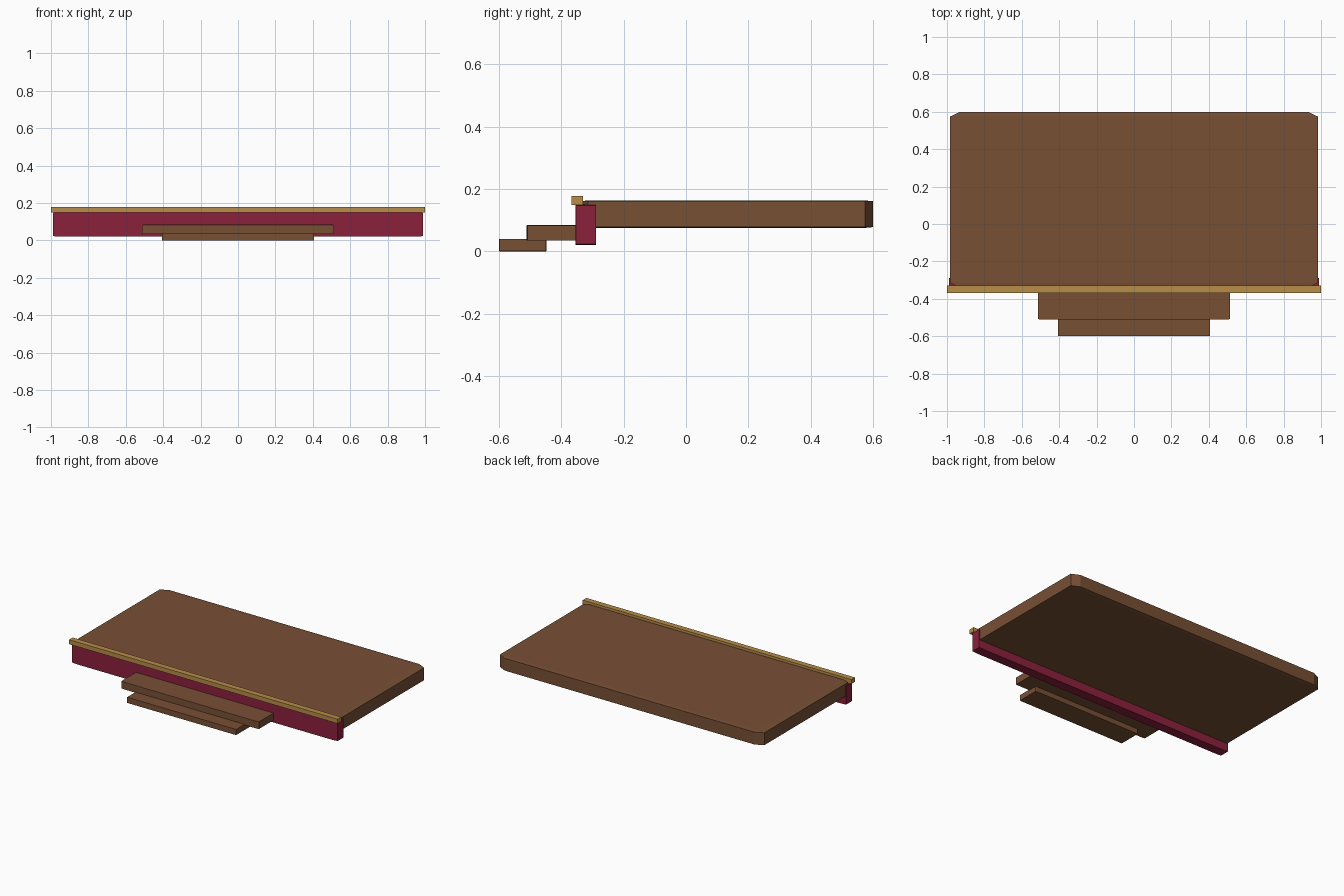
import bpy
import bmesh
from mathutils import Vector

cube = bpy.data.objects.get("Cube")
if cube:
    bpy.data.objects.remove(cube, do_unlink=True)


def material(name, rgb):
    mat = bpy.data.materials.new(name)
    mat.use_nodes = True
    color = (*rgb, 1.0)
    mat.diffuse_color = color
    mat.node_tree.nodes["Principled BSDF"].inputs["Base Color"].default_value = color
    return mat


wood = material("brown_wood", (0.19, 0.08, 0.036))
crimson = material("crimson_cloth", (0.26, 0.015, 0.046))
gold = material("gold_trim", (0.48, 0.266, 0.066))


def slab(name, half_width, y_range, z_range, mat, chamfer=0.0):
    """Box centred on x; the chamfer is a fraction of each dimension."""
    low = Vector((-half_width, y_range[0], z_range[0]))
    high = Vector((half_width, y_range[1], z_range[1]))
    bm = bmesh.new()
    bmesh.ops.create_cube(bm, size=1)
    if chamfer:
        bmesh.ops.bevel(bm, geom=bm.edges[:], offset=chamfer,
                        segments=1, affect='EDGES')
    bmesh.ops.scale(bm, vec=high - low, verts=bm.verts)
    mesh = bpy.data.meshes.new(name)
    bm.to_mesh(mesh)
    bm.free()
    mesh.materials.append(mat)
    obj = bpy.data.objects.new(name, mesh)
    obj.location = (low + high) / 2
    bpy.context.collection.objects.link(obj)
    return obj


# Stage platform with clipped corners
slab("stage_deck", 0.985, (-0.34, 0.6), (0.075, 0.163), wood, 0.028)

# Front skirt and the trim along its upper edge
slab("front_skirt", 0.99, (-0.355, -0.288), (0.02, 0.15), crimson, 0.02)
slab("front_trim", 1.0, (-0.368, -0.33), (0.148, 0.178), gold)

# Two steps up to the stage
slab("upper_step", 0.512, (-0.511, -0.335), (0.034, 0.084), wood, 0.015)
slab("lower_step", 0.406, (-0.6, -0.448), (0.0, 0.039), wood, 0.01)
